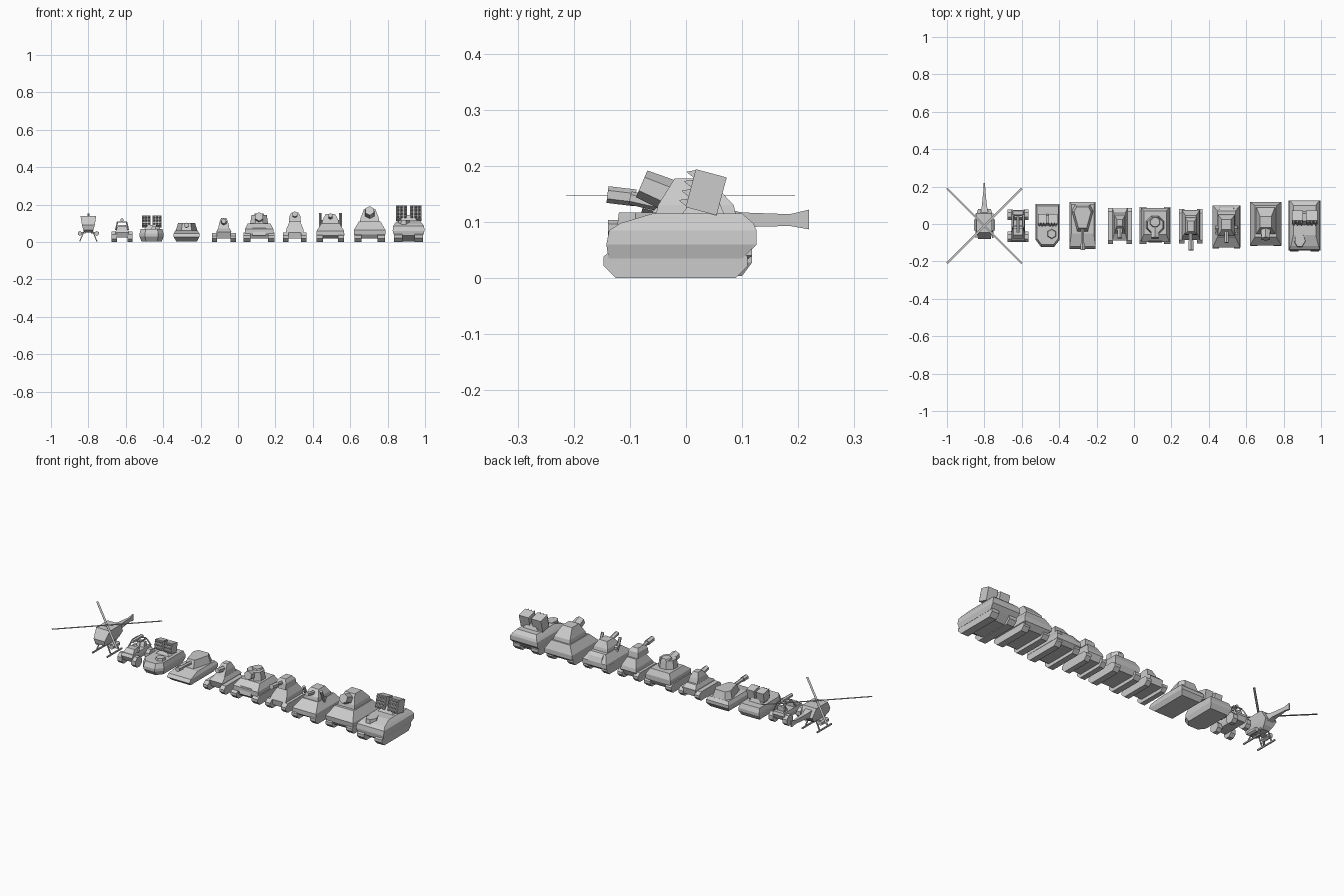
import bpy, bmesh, math
from mathutils import Vector, Matrix

CX = 0.0   # x centre of the vehicle being built


def loft(name, rings, cap=True):
    """Join equal-length rings of points into a closed flat-faced solid."""
    bm = bmesh.new()
    vs = [[bm.verts.new((p[0] + CX, p[1], p[2])) for p in r] for r in rings]
    n = len(rings[0])
    for a, b in zip(vs, vs[1:]):
        for i in range(n):
            bm.faces.new((a[i], a[(i + 1) % n], b[(i + 1) % n], b[i]))
    if cap:
        bm.faces.new(vs[0][::-1])
        bm.faces.new(vs[-1])
    bmesh.ops.recalc_face_normals(bm, faces=bm.faces)
    me = bpy.data.meshes.new(name)
    bm.to_mesh(me)
    bm.free()
    ob = bpy.data.objects.new(name, me)
    bpy.context.collection.objects.link(ob)
    return ob


def stack(name, levels, x=0):
    """Stacked rectangles: (z, half width, front y, back y)."""
    return loft(name, [[(x - w, a, z), (x + w, a, z), (x + w, b, z), (x - w, b, z)] for z, w, a, b in levels])


def plan(name, pts, z0, z1, k=0.85):
    """Plan outline raised from z0 to z1 and tapered by k."""
    cx = sum(p[0] for p in pts) / len(pts)
    cy = sum(p[1] for p in pts) / len(pts)
    return loft(name, [[(x, y, z0) for x, y in pts],
                       [(cx + (x - cx) * k, cy + (y - cy) * k, z1) for x, y in pts]])


def ngon(x, y, r, n):
    return [(x + r * math.cos(math.tau * (i + .5) / n), y + r * math.sin(math.tau * (i + .5) / n)) for i in range(n)]


def tube(name, p, q, r, r2=None, n=6):
    """Straight n-sided bar from p to q."""
    p, q = Vector(p), Vector(q)
    rot = (q - p).to_track_quat('Z', 'Y')
    ring = lambda c, s: [c + rot @ Vector((x, y, 0)) for x, y in ngon(0, 0, s, n)]
    return loft(name, [ring(p, r), ring(q, r if r2 is None else r2)])


def side(name, pts, w, x=0):
    """Side outline (y, z) extruded across x."""
    return loft(name, [[(x + s * w, y, z) for y, z in pts] for s in (-1, 1)])


def tracks(x, w, y0, y1, h):
    c = h * .4
    pts = [(y0 + c, 0), (y1 - c, 0), (y1, c), (y1, h * .7), (y1 - c, h), (y0 + c, h), (y0, h * .7), (y0, c)]
    for s in (-1, 1):
        side("track", pts, w, s * x)


def rocket_pod(x, y, z, w, d, h, tilt, rows, cols):
    """Tilted launcher box with a grid of rocket tips in front."""
    m = Matrix.Translation((x, y, z)) @ Matrix.Rotation(-tilt, 4, 'X')
    loft("rocket_box", [[m @ Vector((a * w / 2, b, c * h / 2)) for a, c in ((-1, -1), (1, -1), (1, 1), (-1, 1))]
                        for b in (-d / 2, d / 2)])
    for i in range(cols):
        for j in range(rows):
            u, v = ((i + .5) / cols - .5) * w, ((j + .5) / rows - .5) * h
            tube("rocket_tip", m @ Vector((u, -d / 2, v)), m @ Vector((u, -d / 2 - .014, v)),
                 w / cols * .48, .001, 4)


# Helicopter
CX = -0.80
stack("cabin", [(.05, .02, -.05, .04), (.065, .027, -.075, .06), (.09, .034, -.08, .08), (.138, .042, -.045, .055)])
loft("tail_boom", [[(-w, y, a), (w, y, a), (w, y, b), (-w, y, b)] for y, w, a, b in
                   ((.04, .024, .07, .13), (.10, .013, .091, .117), (.185, .005, .093, .114), (.219, .004, .087, .122))])
tube("rotor_mast", (0, -.01, .13), (0, -.01, .152), .006)
for s in (-1, 1):
    d, e = Vector((.2, s * .2, 0)), Vector((-s * .004, .004, 0))
    c = Vector((0, -.01, .147))
    bm_ring = [c - d - e, c + d - e, c + d + e, c - d + e]
    loft("rotor_blade", [bm_ring, [p + Vector((0, 0, .001)) for p in bm_ring]])
    tube("side_pod", (s * .045, -.035, .046), (s * .045, .025, .046), .013)
    tube("skid", (s * .045, -.075, .006), (s * .045, .055, .006), .005, n=4)
    for y in (-.04, .03):
        tube("skid_leg", (s * .022, y, .06), (s * .045, y, .006), .004, n=4)
    stack("pod_stub", [(.045, .015, -.02, .01), (.055, .015, -.02, .01)], s * .03)

# Buggy
CX = -0.62
stack("chassis", [(.025, .03, -.085, .065), (.05, .036, -.095, .075), (.065, .032, -.085, .07)])
stack("bonnet", [(.06, .032, -.085, -.025), (.085, .024, -.06, -.025)])
for s in (-1, 1):
    for y in (-.068, .05):
        tube("wheel", (s * .028, y, .028), (s * .056, y, .028), .03, n=8)
    cage = [(s * .034, -.04, .065), (s * .024, -.01, .108), (s * .024, .045, .108), (s * .034, .07, .065)]
    for p, q in zip(cage, cage[1:]):
        tube("roll_bar", p, q, .004, n=4)
for y in (-.01, .045):
    tube("cross_bar", (-.024, y, .108), (.024, y, .108), .004, n=4)
stack("seat", [(.06, .024, .02, .05), (.09, .02, .035, .05)])
tube("roof_gun", (0, .04, .118), (0, -.045, .118), .01)

# Light rocket carrier
CX = -0.462
side_pts = [(-.064, -.085), (-.035, -.123), (.035, -.123), (.064, -.085), (.064, .107), (-.064, .107)]
loft("hull", [[(x * k, y * k, z) for x, y in side_pts] for z, k in ((.004, .86), (.03, 1), (.045, 1), (.07, .9))])
plan("hatch", ngon(.022, -.053, .027, 6), .068, .083)
stack("pod_mount", [(.065, .045, -.01, .055), (.09, .02, .005, .045)])
for s in (-1, 1):
    rocket_pod(s * .029, .025, .11, .046, .05, .053, .2, 3, 3)

# Battle tank
CX = -0.275
stack("hull", [(.004, .056, -.105, .10), (.028, .069, -.134, .118), (.045, .069, -.12, .118), (.062, .06, -.05, .105)])
plan("turret", [(-.028, -.04), (.028, -.04), (.058, .07), (.04, .105), (-.04, .105), (-.058, .07)], .06, .102, .78)
tube("gun_barrel", (0, -.02, .084), (0, -.11, .089), .010)
tube("muzzle", (0, -.105, .089), (0, -.139, .09), .014)

# Small gun carrier
CX = -0.076
tracks(.05, .014, -.107, .085, .048)
stack("hull", [(.018, .036, -.075, .075), (.055, .04, -.088, .082), (.075, .03, -.05, .06)])
stack("turret", [(.07, .03, -.055, .05), (.10, .025, -.035, .04), (.128, .015, -.01, .025)])
tube("gun_barrel", (0, 0, .098), (0, -.075, .112), .017, .014)

# Round turret tank
CX = 0.113
tracks(.065, .018, -.108, .09, .05)
stack("hull", [(.018, .05, -.08, .07), (.045, .076, -.095, .085), (.07, .076, -.095, .085), (.10, .06, -.055, .07)])
stack("nose_plate", [(.035, .036, -.1, -.05), (.075, .036, -.09, -.04)])
plan("turret", ngon(0, -.005, .052, 8), .098, .145, .85)
tube("mortar", (0, 0, .118), (0, -.075, .136), .024, n=6)
plan("turret_lid", ngon(0, .01, .03, 8), .143, .152)

# Twin track gun platform
CX = 0.304
tracks(.048, .015, -.105, .08, .05)
stack("hull", [(.018, .035, -.08, .06), (.05, .048, -.085, .075), (.07, .045, -.07, .07), (.11, .028, -.04, .045)])
stack("turret", [(.108, .032, -.06, .035), (.14, .029, -.055, .03), (.158, .018, -.04, .015)])
tube("gun_barrel", (0, -.02, .134), (0, -.105, .145), .010)
tube("muzzle", (0, -.09, .143), (0, -.14, .149), .015)

# Flak tank
CX = 0.494
tracks(.057, .017, -.13, .095, .05)
stack("hull", [(.018, .045, -.1, .08), (.035, .075, -.125, .1), (.06, .073, -.125, .1), (.10, .048, -.07, .07)])
stack("turret", [(.098, .046, -.065, .05), (.118, .042, -.06, .045), (.15, .025, -.03, .025)])
stack("rear_grille", [(.06, .04, .06, .1), (.085, .04, .05, .088), (.1, .036, .045, .07)])
tube("gun_barrel", (0, -.02, .125), (0, -.1, .143), .012)
for s in (-1, 1):
    tube("flak_gun", (s * .054, -.02, .085), (s * .054, -.05, .153), .008)
    tube("gun_pivot", (s * .03, -.022, .105), (s * .06, -.022, .105), .012)

# Heavy mortar tank
CX = 0.704
tracks(.062, .019, -.118, .105, .05)
stack("hull", [(.018, .05, -.095, .09), (.04, .084, -.112, .118), (.065, .084, -.115, .118), (.11, .058, -.07, .098)])
stack("turret", [(.108, .052, -.055, .09), (.13, .048, -.05, .085), (.178, .03, -.02, .04)])
tube("mortar", (0, .01, .13), (0, -.079, .168), .032, .026, n=6)

# Heavy rocket carrier
CX = 0.912
tracks(.055, .022, -.147, .11, .055)
stack("lower_hull", [(.004, .04, -.09, .07), (.035, .06, -.135, .105)])
stack("hull", [(.035, .078, -.138, .1), (.06, .085, -.142, .126), (.085, .083, -.137, .126), (.098, .074, -.117, .12), (.115, .06, -.06, .1)])
plan("driver_cab", [(-.055, -.1), (-.04, -.123), (-.012, -.123), (.008, -.09), (-.008, -.05), (-.05, -.05)], .09, .117, .9)
stack("pod_mount", [(.11, .05, -.01, .07), (.145, .02, .015, .055)])
for s in (-1, 1):
    rocket_pod(s * .038, .036, .153, .06, .057, .07, math.radians(15), 4, 3)
